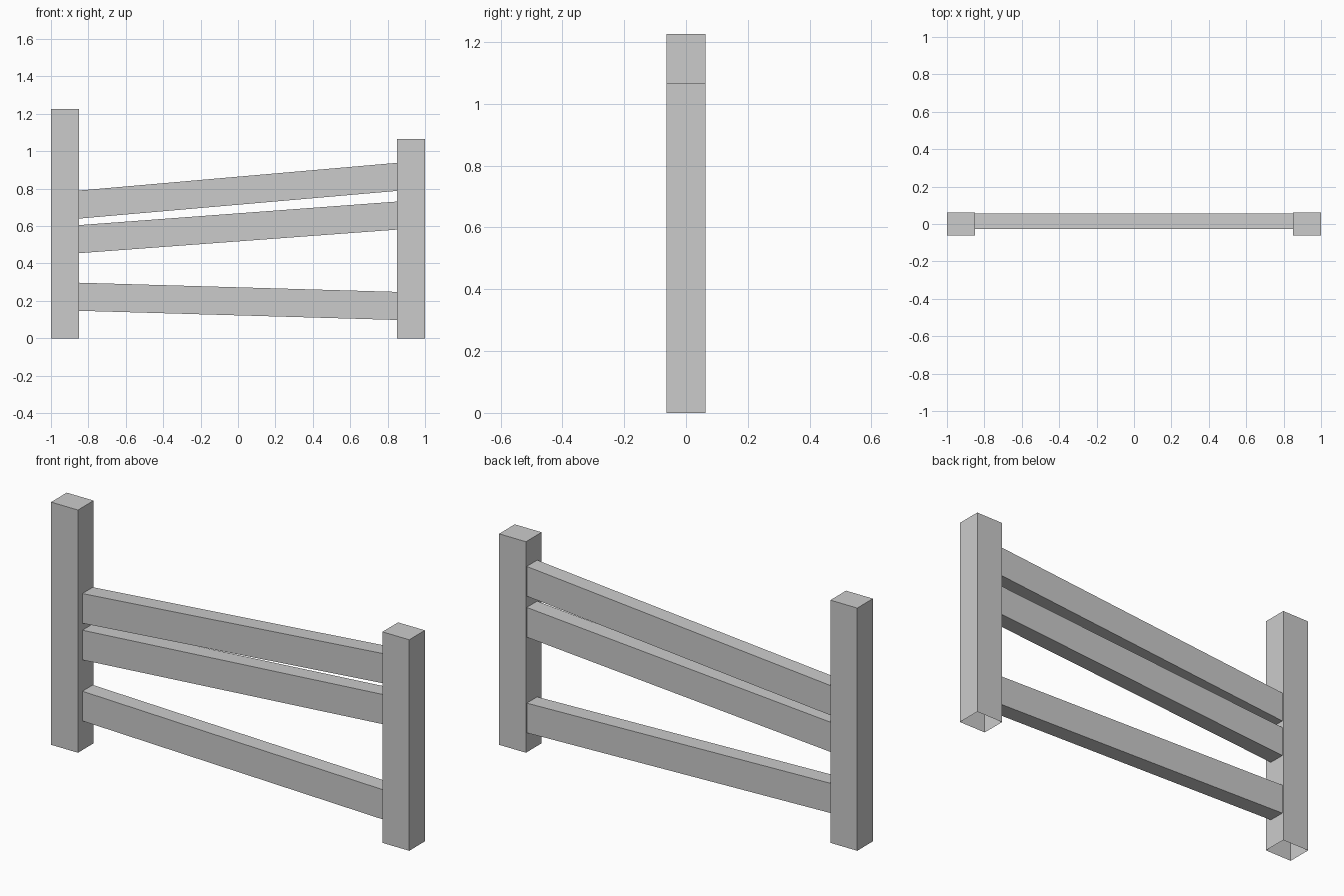
import bpy, bmesh

if "Cube" in bpy.data.objects:
    bpy.data.objects.remove(bpy.data.objects["Cube"])


def box(name, xs, ys, z_left, z_right, open_normals):
    """Box whose left and right ends may sit at different heights; drops the listed sides."""
    bm = bmesh.new()
    bmesh.ops.create_cube(bm, size=2)
    bm.normal_update()
    gone = [f for f in bm.faces
            if any(sum(a * b for a, b in zip(f.normal, n)) > 0.9 for n in open_normals)]
    bmesh.ops.delete(bm, geom=gone, context='FACES')
    for v in bm.verts:
        right, back, up = (c > 0 for c in v.co)
        v.co = (xs[right], ys[back], (z_right if right else z_left)[up])
    mesh = bpy.data.meshes.new(name)
    bm.to_mesh(mesh)
    bm.free()
    obj = bpy.data.objects.new(name, mesh)
    bpy.context.collection.objects.link(obj)
    return obj


# Posts, open underneath
POST_Y = (-0.0625, 0.0625)
for name, xs, height in (("left_post", (-1, -0.85), 1.225),
                         ("right_post", (0.85, 1), 1.065)):
    box(name, xs, POST_Y, (0, height), (0, height), [(0, 0, -1)])

# Sloping rails between the posts, ends hidden against them
RAIL_H = 0.15
for name, zl, zr in (("top_rail", 0.64, 0.788),
                     ("middle_rail", 0.455, 0.581),
                     ("bottom_rail", 0.147, 0.098)):
    box(name, (-0.85, 0.85), (-0.027, 0.056),
        (zl, zl + RAIL_H), (zr, zr + RAIL_H), [(-1, 0, 0), (1, 0, 0)])
